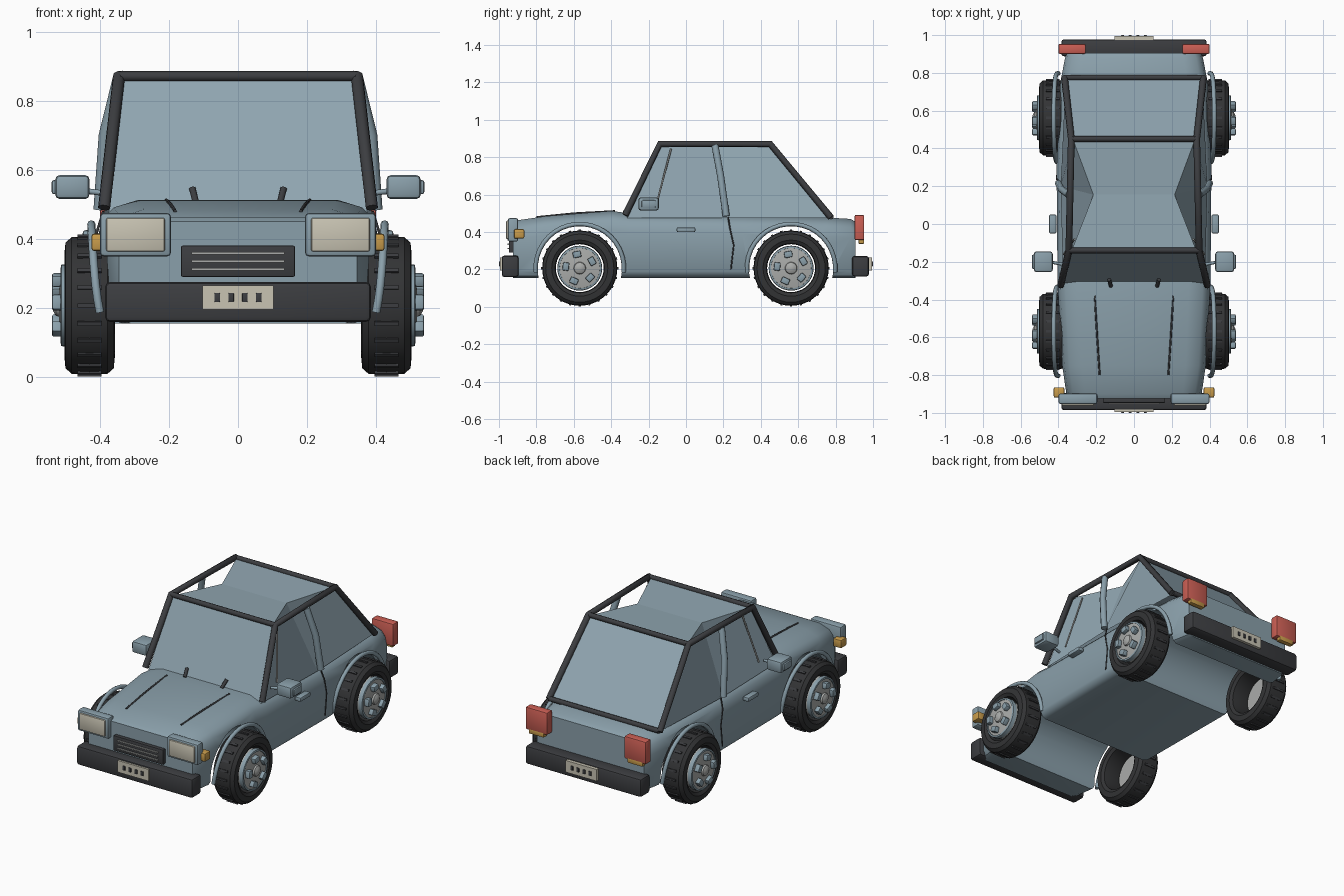
import bpy, bmesh, math
from mathutils import Vector, Matrix

cube = bpy.data.objects.get("Cube")
if cube:
    bpy.data.objects.remove(cube)


def material(name, r, g, b):
    m = bpy.data.materials.new(name)
    m.use_nodes = True
    m.diffuse_color = (r, g, b, 1)
    m.node_tree.nodes["Principled BSDF"].inputs["Base Color"].default_value = (r, g, b, 1)
    return m


PAINT = material("blue grey paint", .255, .35, .405)
GLASS = material("pale blue glass", .28, .38, .44)
TRIM = material("dark trim", .045, .047, .052)
RUBBER = material("tyre rubber", .033, .034, .036)
CREAM = material("cream lens", .58, .55, .45)
RED = material("red lamp", .6, .115, .09)
AMBER = material("amber lamp", .58, .33, .07)
SILVER = material("silver rim", .40, .41, .40)


def finish(bm, name, mat, smooth=True):
    bmesh.ops.recalc_face_normals(bm, faces=bm.faces)
    mesh = bpy.data.meshes.new(name)
    bm.to_mesh(mesh)
    bm.free()
    mesh.materials.append(mat)
    ob = bpy.data.objects.new(name, mesh)
    bpy.context.collection.objects.link(ob)
    if smooth:
        select(ob)
        bpy.ops.object.shade_smooth_by_angle(angle=math.radians(35))
    return ob


def select(ob):
    bpy.ops.object.select_all(action='DESELECT')
    ob.select_set(True)
    bpy.context.view_layer.objects.active = ob


def box(name, mat, center, size, bevel=0.0, turn=None):
    """Box with rounded edges; turn is an optional matrix applied after placing."""
    bm = bmesh.new()
    bmesh.ops.create_cube(bm, size=1)
    bmesh.ops.scale(bm, vec=size, verts=bm.verts)
    if bevel:
        bmesh.ops.bevel(bm, geom=bm.edges[:], offset=bevel, segments=2, profile=.5, affect='EDGES')
    bmesh.ops.translate(bm, vec=center, verts=bm.verts)
    if turn:
        bmesh.ops.transform(bm, matrix=turn, verts=bm.verts)
    return finish(bm, name, mat)


def tube(name, mat, points, radius):
    """Round bar along a path."""
    curve = bpy.data.curves.new(name, 'CURVE')
    curve.dimensions = '3D'
    curve.bevel_depth = radius
    curve.bevel_resolution = 2
    curve.use_fill_caps = True
    spline = curve.splines.new('POLY')
    spline.points.add(len(points) - 1)
    for p, co in zip(spline.points, points):
        p.co = (*co, 1)
    curve.materials.append(mat)
    ob = bpy.data.objects.new(name, curve)
    bpy.context.collection.objects.link(ob)
    return ob


def lathe(name, mat, profile, place, closed=False, steps=40):
    """Spin (x, radius) points round the x axis."""
    bm = bmesh.new()
    verts = [bm.verts.new((x, 0, r)) for x, r in profile]
    edges = [bm.edges.new(e) for e in zip(verts, verts[1:])]
    if closed:
        edges.append(bm.edges.new((verts[-1], verts[0])))
    bmesh.ops.spin(bm, geom=verts + edges, axis=(1, 0, 0), cent=(0, 0, 0),
                   angle=math.tau, steps=steps)
    bmesh.ops.remove_doubles(bm, verts=bm.verts, dist=.0005)
    bmesh.ops.transform(bm, matrix=place, verts=bm.verts)
    return finish(bm, name, mat)


# Body: cross-sections lofted from nose to tail (y, half width, top height)
sections = [(-.925, .345, .45), (-.9, .358, .463), (-.75, .38, .485), (-.4, .40, .513),
            (-.3, .405, .5), (.3, .41, .49), (.75, .39, .478), (.88, .365, .47), (.905, .355, .455)]
bm = bmesh.new()
rings = []
for y, w, top in sections:
    half = [(.72 * w, top), (.9 * w, top - .022), (.97 * w, top - .05), (w, top - .1),
            (w, .19), (.96 * w, .165), (.9 * w, .155)]
    outline = half + [(-x, z) for x, z in reversed(half)]
    rings.append([bm.verts.new((x, y, z)) for x, z in outline])
for a, b in zip(rings, rings[1:]):
    for i in range(len(a)):
        j = (i + 1) % len(a)
        bm.faces.new((a[i], a[j], b[j], b[i]))
bm.faces.new(rings[0])
bm.faces.new(rings[-1])
body = finish(bm, "body", PAINT, smooth=False)

# Wheel arches cut across the whole width
AXLE_Z, AXLES = .207, {"front": -.568, "rear": .562}
for y in AXLES.values():
    bm = bmesh.new()
    bmesh.ops.create_cone(bm, cap_ends=True, segments=48, radius1=.226, radius2=.226, depth=2,
                          matrix=Matrix.Translation((0, y, AXLE_Z)) @ Matrix.Rotation(math.pi / 2, 4, 'Y'))
    cutter = finish(bm, "arch_cutter", PAINT, smooth=False)
    cutter.hide_render = True
    mod = body.modifiers.new("arch", 'BOOLEAN')
    mod.operation, mod.solver, mod.object = 'DIFFERENCE', 'EXACT', cutter
    select(body)
    bpy.ops.object.modifier_apply(modifier=mod.name)
    bpy.data.objects.remove(cutter)
select(body)
bpy.ops.object.shade_smooth_by_angle(angle=math.radians(35))

# Cabin glass: the sides pinch inward at the middle of the roof
base = [(.375, -.315), (.388, .2), (.362, .77)]
roof = [(.33, -.14, .868), (.215, .155, .855), (.322, .445, .868)]
bm = bmesh.new()
low, high = {}, {}
for s in (1, -1):
    low[s] = [bm.verts.new((s * x, y, .475)) for x, y in base]
    high[s] = [bm.verts.new((s * x, y, z)) for x, y, z in roof]
    for i in (0, 1):
        bm.faces.new((low[s][i], low[s][i + 1], high[s][i + 1], high[s][i]))
for i in (0, 1):
    bm.faces.new((high[1][i], high[1][i + 1], high[-1][i + 1], high[-1][i]))
for i in (0, 2):
    bm.faces.new((low[1][i], high[1][i], high[-1][i], low[-1][i]))
finish(bm, "cabin_glass", GLASS, smooth=False)

# Cross bars of the cabin frame
for name, x, y, z in (("front_roof_bar", .345, -.14, .871), ("rear_roof_bar", .33, .45, .871),
                      ("rear_deck_bar", .365, .775, .482)):
    tube(name, TRIM, [(-x, y, z), (x, y, z)], .015)

# Nose, tail and number plates
box("front_bumper", TRIM, (0, -.94, .217), (.77, .09, .115), .014)
box("rear_bumper", TRIM, (0, .933, .217), (.77, .09, .11), .014)
box("grille", TRIM, (0, -.932, .335), (.33, .03, .09), .004)
for z in (.312, .335, .358):
    box("grille_bar", SILVER, (0, -.949, z), (.27, .01, .007))
for name, s in (("front", -1), ("rear", 1)):
    box(name + "_plate", CREAM, (0, s * .985, .23), (.205, .02, .07))
    for x in (-.06, -.02, .02, .06):
        box(name + "_plate_mark", TRIM, (x, s * .996, .23), (.016, .008, .026), .002)

for side, s in (("left", 1), ("right", -1)):
    # Lamps
    box(side + "_headlight_housing", PAINT, (s * .297, -.925, .412), (.205, .055, .125), .01)
    box(side + "_headlight_lens", CREAM, (s * .297, -.952, .412), (.17, .02, .098), .006)
    box(side + "_turn_signal", AMBER, (s * .397, -.892, .39), (.056, .055, .05), .008)
    box(side + "_tail_light", RED, (s * .328, .927, .424), (.145, .052, .135), .008)
    box(side + "_reverse_light", AMBER, (s * .328, .938, .352), (.10, .03, .03), .004)

    # Cabin frame, pillars and quarter window divider
    tube(side + "_frame", TRIM, [(s * .388, -.325, .49), (s * .345, -.14, .871),
                                 (s * .332, .45, .871), (s * .368, .775, .478)], .018)
    tube(side + "_door_pillar", PAINT, [(s * .345, .155, .862), (s * .385, .185, .7),
                                        (s * .40, .215, .485)], .019)
    tube(side + "_window_divider", SILVER, [(s * .315, -.08, .845), (s * .372, -.16, .54)], .005)

    # Mirror, handle, seams, creases and wipers
    box(side + "_mirror", PAINT, (s * .48, -.2, .55), (.10, .11, .07), .014)
    box(side + "_mirror_cap", PAINT, (s * .532, -.2, .55), (.016, .075, .04), .006)
    tube(side + "_mirror_arm", PAINT, [(s * .37, -.215, .53), (s * .45, -.2, .54)], .008)
    box(side + "_door_handle", PAINT, (s * .43, 0, .412), (.04, .10, .026), .008)
    tube(side + "_door_seam", TRIM, [(s * .39, .225, .48), (s * .409, .235, .42), (s * .41, .255, .33),
                                     (s * .41, .24, .2)], .004)
    tube(side + "_hood_crease", TRIM, [(s * .208, -.38, .512), (s * .195, -.6, .5),
                                       (s * .182, -.8, .48)], .005)
    tube(side + "_wiper", TRIM, [(s * .122, -.33, .505), (s * .132, -.295, .545)], .01)

    for end, y in AXLES.items():
        name = f"{end}_{side}_"
        # Arch lip
        arc = [math.radians(a) for a in range(-5, 186, 10)]
        tube(name + "arch_lip", PAINT, [(s * (.40 + .025 * max(0, math.sin(a)) ** .5),
                                         y + .236 * math.cos(a), AXLE_Z + .236 * math.sin(a))
                                        for a in arc], .012)
        # Tyre, open in the middle
        place = Matrix.Translation((s * .43, y, AXLE_Z)) @ Matrix.Scale(s, 4, (1, 0, 0))
        tyre = [(-.073, .15), (-.07, .182), (-.052, .198), (0, .201), (.052, .198), (.07, .182),
                (.073, .15), (.062, .132), (.03, .128), (-.03, .128), (-.062, .132)]
        lathe(name + "tyre", RUBBER, tyre, place, closed=True)
        # Tread blocks
        bm = bmesh.new()
        for k in range(24):
            turn = Matrix.Rotation(k * math.tau / 24, 4, 'X')
            block = turn @ Matrix.Translation((0, 0, .2)) @ Matrix.Diagonal((.07, .012, .012, 1))
            bmesh.ops.create_cube(bm, size=1, matrix=place @ block)
        finish(bm, name + "tread", TRIM, smooth=False)
        # Rim, hub cap and five raised blocks
        lathe(name + "rim", SILVER, [(.03, 0), (.03, .112), (.06, .118), (.078, .112),
                                     (.08, .1), (.088, .05), (.09, 0)], place)
        lathe(name + "rim_edge", PAINT, [(.06, .12), (.082, .118), (.084, .108), (.06, .106)],
              place, closed=True)
        lathe(name + "hub_cap", SILVER, [(.085, .034), (.098, .03), (.106, .016), (.108, 0)],
              place, steps=20)
        for k in range(5):
            turn = place @ Matrix.Rotation(k * math.tau / 5 + .2, 4, 'X')
            box(name + "wheel_block", PAINT, (.092, 0, .075), (.034, .044, .034), .006, turn)
